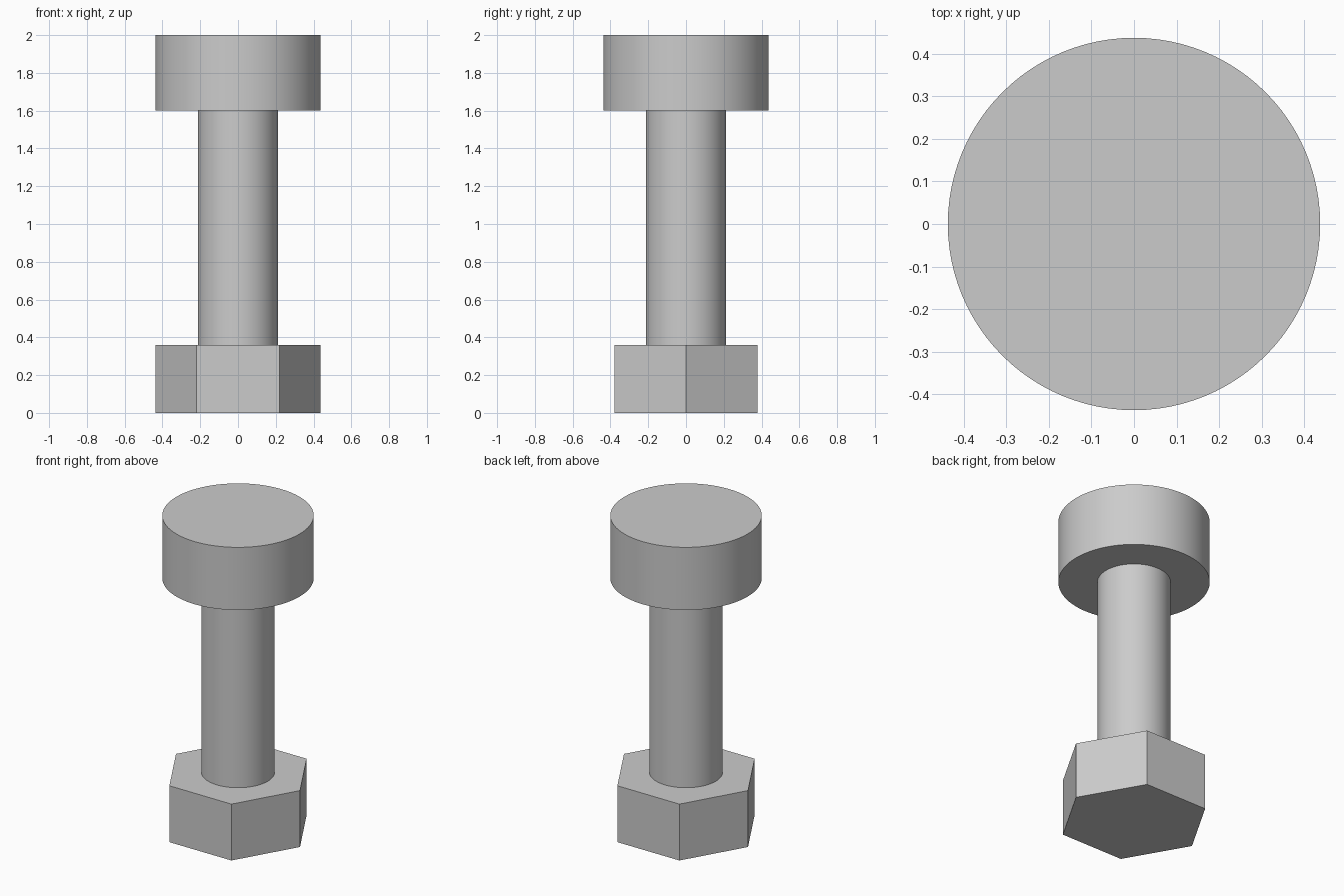
import bpy
import bmesh
from math import cos, sin, tau, radians

cube = bpy.data.objects.get("Cube")
if cube:
    bpy.data.objects.remove(cube, do_unlink=True)

# One plain steel grey for the whole bolt
steel = bpy.data.materials.new("steel grey")
steel.use_nodes = True
grey = (0.6, 0.6, 0.6, 1)
steel.diffuse_color = grey
steel.node_tree.nodes["Principled BSDF"].inputs["Base Color"].default_value = grey


def prism(name, sides, radius, bottom, top):
    """Upright prism with its first corner on +x."""
    bm = bmesh.new()
    ring = [bm.verts.new((radius * cos(tau * i / sides),
                          radius * sin(tau * i / sides), bottom))
            for i in range(sides)]
    base = bm.faces.new(ring)
    grown = bmesh.ops.extrude_face_region(bm, geom=[base], use_keep_orig=True)["geom"]
    lifted = [g for g in grown if isinstance(g, bmesh.types.BMVert)]
    bmesh.ops.translate(bm, verts=lifted, vec=(0, 0, top - bottom))
    bmesh.ops.recalc_face_normals(bm, faces=bm.faces)
    mesh = bpy.data.meshes.new(name)
    bm.to_mesh(mesh)
    bm.free()
    mesh.materials.append(steel)
    obj = bpy.data.objects.new(name, mesh)
    bpy.context.collection.objects.link(obj)
    return obj


# Hexagonal nut, round shaft and round head
prism("hex_nut", 6, 0.438, 0, 0.36)
shaft = prism("shaft", 64, 0.212, 0.36, 1.6)
head = prism("round_head", 96, 0.438, 1.6, 2)

# Smooth the round walls, keeping the rims sharp
bpy.ops.object.select_all(action="DESELECT")
for obj in (shaft, head):
    obj.select_set(True)
bpy.context.view_layer.objects.active = head
bpy.ops.object.shade_smooth_by_angle(angle=radians(30))
